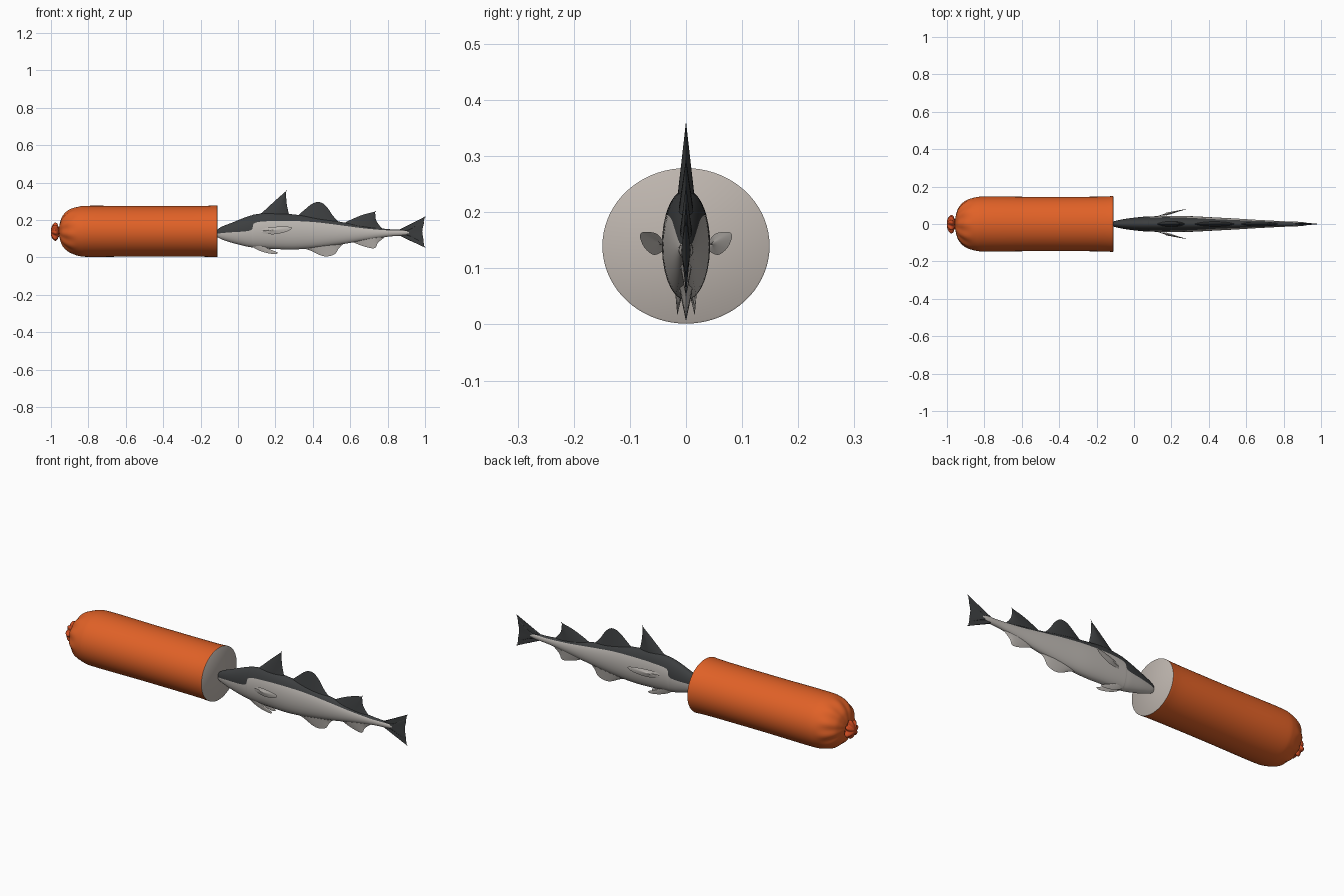
import bpy
import bmesh
from math import sin, cos, pi, acos

cube = bpy.data.objects.get("Cube")
if cube:
    bpy.data.objects.remove(cube)


def material(name, rgb):
    m = bpy.data.materials.new(name)
    m.use_nodes = True
    m.diffuse_color = (*rgb, 1)
    bsdf = m.node_tree.nodes["Principled BSDF"]
    bsdf.inputs["Base Color"].default_value = (*rgb, 1)
    bsdf.inputs["Roughness"].default_value = 0.6
    return m


ORANGE = material("orange casing", (0.75, 0.12, 0.02))
RED = material("red orange knot", (0.6, 0.07, 0.015))
FILLING = material("pale filling", (0.52, 0.47, 0.43))
PALE = material("pale belly", (0.50, 0.47, 0.44))
DARK = material("dark back", (0.045, 0.048, 0.05))


def finish(bm, name, mats, angle=50):
    bmesh.ops.remove_doubles(bm, verts=bm.verts, dist=0.00005)
    bmesh.ops.recalc_face_normals(bm, faces=bm.faces)
    me = bpy.data.meshes.new(name)
    bm.to_mesh(me)
    bm.free()
    for m in mats:
        me.materials.append(m)
    ob = bpy.data.objects.new(name, me)
    bpy.context.collection.objects.link(ob)
    bpy.ops.object.select_all(action="DESELECT")
    ob.select_set(True)
    bpy.context.view_layer.objects.active = ob
    bpy.ops.object.shade_smooth_by_angle(angle=angle * pi / 180)
    return ob


def spline(points, per):
    """Smooth path through points; a doubled point makes a corner."""
    out = []
    n = len(points)
    for i in range(n - 1):
        quad = [points[min(max(i + k, 0), n - 1)] for k in (-1, 0, 1, 2)]
        for j in range(per):
            t = j / per
            out.append(tuple(
                b + 0.5 * t * (c - a + t * (2 * a - 5 * b + 4 * c - d + t * (3 * (b - c) + d - a)))
                for a, b, c, d in zip(*quad)))
    return out + [points[-1]]


def loft(bm, rings, index):
    """Skin closed rings and cap both ends; index(ring, side) picks the material."""
    rows = [[bm.verts.new(p) for p in ring] for ring in rings]
    n = len(rows[0])
    for i, (a, b) in enumerate(zip(rows, rows[1:])):
        for j in range(n):
            k = (j + 1) % n
            bm.faces.new((a[j], a[k], b[k], b[j])).material_index = index(i, j)
    bm.faces.new(rows[0]).material_index = index(0, 0)
    bm.faces.new(rows[-1]).material_index = index(len(rows), 0)


def lathe(bm, profile, zc, squash, ripple, index, sides=72):
    rings = []
    for x, r in profile:
        ring = []
        for j in range(sides):
            a = 2 * pi * j / sides
            q = r * (1 + ripple(x, a))
            ring.append((x, q * sin(a), zc + squash * q * cos(a)))
        rings.append(ring)
    loft(bm, rings, index)


# Sausage with gathered end and pale cut face
def gathers(x, a):
    return 0.035 * max(0, min(1, (-0.86 - x) / 0.06)) * cos(11 * a)


wall = spline([(-0.957, 0.02), (-0.95, 0.055), (-0.935, 0.09), (-0.90, 0.123),
               (-0.85, 0.142), (-0.78, 0.147), (-0.5, 0.145), (-0.2, 0.146), (-0.118, 0.149)], 5)
last = len(wall)
wall += [(-0.112, 0.149), (-0.11, 0.146)]
bm = bmesh.new()
lathe(bm, wall, 0.14, 0.93, gathers, lambda i, j: int(i >= last))
finish(bm, "sausage", [ORANGE, FILLING])

# Tied knot with ruffled lobes
bm = bmesh.new()
knot = spline([(-0.94, 0.035), (-0.957, 0.022), (-0.965, 0.036), (-0.978, 0.043),
               (-0.992, 0.032), (-1.0, 0.016)], 4)
lathe(bm, knot, 0.135, 1,
      lambda x, a: 0.17 * cos(7 * a + 40 * x) + 0.08 * cos(3 * a), lambda i, j: 0)
finish(bm, "casing_knot", [RED])

# Fish body: stations of x, top, bottom, half width, height where dark meets pale
stations = [
    (-0.12, 0.140, 0.115, 0.010, 0.125), (-0.09, 0.163, 0.098, 0.019, 0.130),
    (-0.03, 0.187, 0.078, 0.030, 0.135), (0.04, 0.215, 0.060, 0.038, 0.140),
    (0.075, 0.226, 0.054, 0.040, 0.150), (0.09, 0.230, 0.052, 0.041, 0.185),
    (0.18, 0.240, 0.046, 0.043, 0.195), (0.30, 0.230, 0.043, 0.042, 0.195),
    (0.42, 0.213, 0.052, 0.036, 0.188), (0.55, 0.190, 0.070, 0.029, 0.172),
    (0.68, 0.167, 0.092, 0.021, 0.155), (0.80, 0.152, 0.111, 0.015, 0.145),
    (0.88, 0.148, 0.117, 0.012, 0.144), (0.915, 0.142, 0.123, 0.008, 0.139)]
UP, LOW = 8, 10
rings = []
for x, top, low, w, split in spline(stations, 5):
    c, h = (top + low) / 2, (top - low) / 2
    cut = acos(max(-0.95, min(0.95, (split - c) / h)))
    half = [cut * k / UP for k in range(UP)]
    half += [cut + (pi - cut) * k / LOW for k in range(LOW + 1)]
    angles = half + [-a for a in half[-2:0:-1]]
    rings.append([(x, w * sin(a), c + h * cos(a)) for a in angles])
count = len(rings[0])
bm = bmesh.new()
loft(bm, rings, lambda i, j: int(UP <= j < count - UP))
finish(bm, "fish_body", [DARK, PALE])


def fin(name, rim, mat, thick, base=None, lean=(0, 0), side=1):
    """Lens-shaped fin in the xz plane, thick at its base, thin at its rim."""
    path = spline(rim, 6)
    start, end = base or (rim[0], rim[-1])
    bm = bmesh.new()
    n, rows = len(path) - 1, 5
    for face in (1, -1):
        grid = []
        for i, (px, pz) in enumerate(path):
            u = i / n
            bx = start[0] + (end[0] - start[0]) * u
            bz = start[1] + (end[1] - start[1]) * u
            line = []
            for k in range(rows + 1):
                s = k / rows
                x = bx + (px - bx) * s
                y = face * thick * (1 - s) * max(0, sin(pi * u)) ** 0.5
                y += side * (lean[0] + lean[1] * (x - rim[0][0]))
                line.append(bm.verts.new((x, y, bz + (pz - bz) * s)))
            grid.append(line)
        for a, b in zip(grid, grid[1:]):
            for k in range(rows):
                bm.faces.new((a[k], b[k], b[k + 1], a[k + 1]))
    bmesh.ops.dissolve_degenerate(bm, dist=0.00002, edges=bm.edges)
    finish(bm, name, [mat])


# Fins along the back
fin("front_dorsal_fin", [(0.11, 0.225), (0.14, 0.25), (0.20, 0.305), (0.257, 0.355),
                         (0.257, 0.355), (0.26, 0.29), (0.275, 0.22)], DARK, 0.016)
fin("middle_dorsal_fin", [(0.31, 0.215), (0.35, 0.25), (0.40, 0.289), (0.44, 0.295),
                          (0.475, 0.27), (0.51, 0.22), (0.55, 0.18)], DARK, 0.014)
fin("rear_dorsal_fin", [(0.56, 0.18), (0.61, 0.205), (0.67, 0.229), (0.733, 0.245),
                        (0.733, 0.245), (0.74, 0.195), (0.775, 0.15)], DARK, 0.011)

# Fins along the belly
fin("front_anal_fin", [(0.31, 0.055), (0.38, 0.04), (0.44, 0.012), (0.48, 0.006),
                       (0.52, 0.02), (0.54, 0.05), (0.57, 0.08)], PALE, 0.013)
fin("rear_anal_fin", [(0.60, 0.09), (0.65, 0.067), (0.71, 0.05), (0.735, 0.053),
                      (0.75, 0.08), (0.79, 0.113)], PALE, 0.01)

# Tail
fin("tail_fin", [(0.84, 0.145), (0.90, 0.158), (0.94, 0.188), (0.998, 0.213), (0.998, 0.213),
                 (0.985, 0.14), (0.996, 0.06), (0.996, 0.06), (0.93, 0.085), (0.88, 0.113),
                 (0.84, 0.12)], DARK, 0.008, base=((0.84, 0.14), (0.84, 0.125)))
fin("tail_web", [(0.90, 0.145), (0.96, 0.17), (0.993, 0.19), (0.985, 0.14), (0.99, 0.085),
                 (0.95, 0.10), (0.90, 0.118)], DARK, 0.009)

# Paired fins
for side, label in ((1, "back"), (-1, "front")):
    fin(f"pectoral_fin_{label}", [(0.10, 0.140), (0.16, 0.160), (0.23, 0.165), (0.28, 0.163),
                                  (0.285, 0.152), (0.25, 0.135), (0.19, 0.124), (0.13, 0.130),
                                  (0.10, 0.140)],
        PALE, 0.008, base=((0.17, 0.145), (0.17, 0.145)), lean=(0.035, 0.25), side=side)
    fin(f"pelvic_fin_{label}", [(0.06, 0.070), (0.10, 0.043), (0.15, 0.025), (0.20, 0.018),
                                (0.21, 0.028), (0.17, 0.040), (0.15, 0.060)],
        PALE, 0.008, lean=(0.010, 0.04), side=side)
